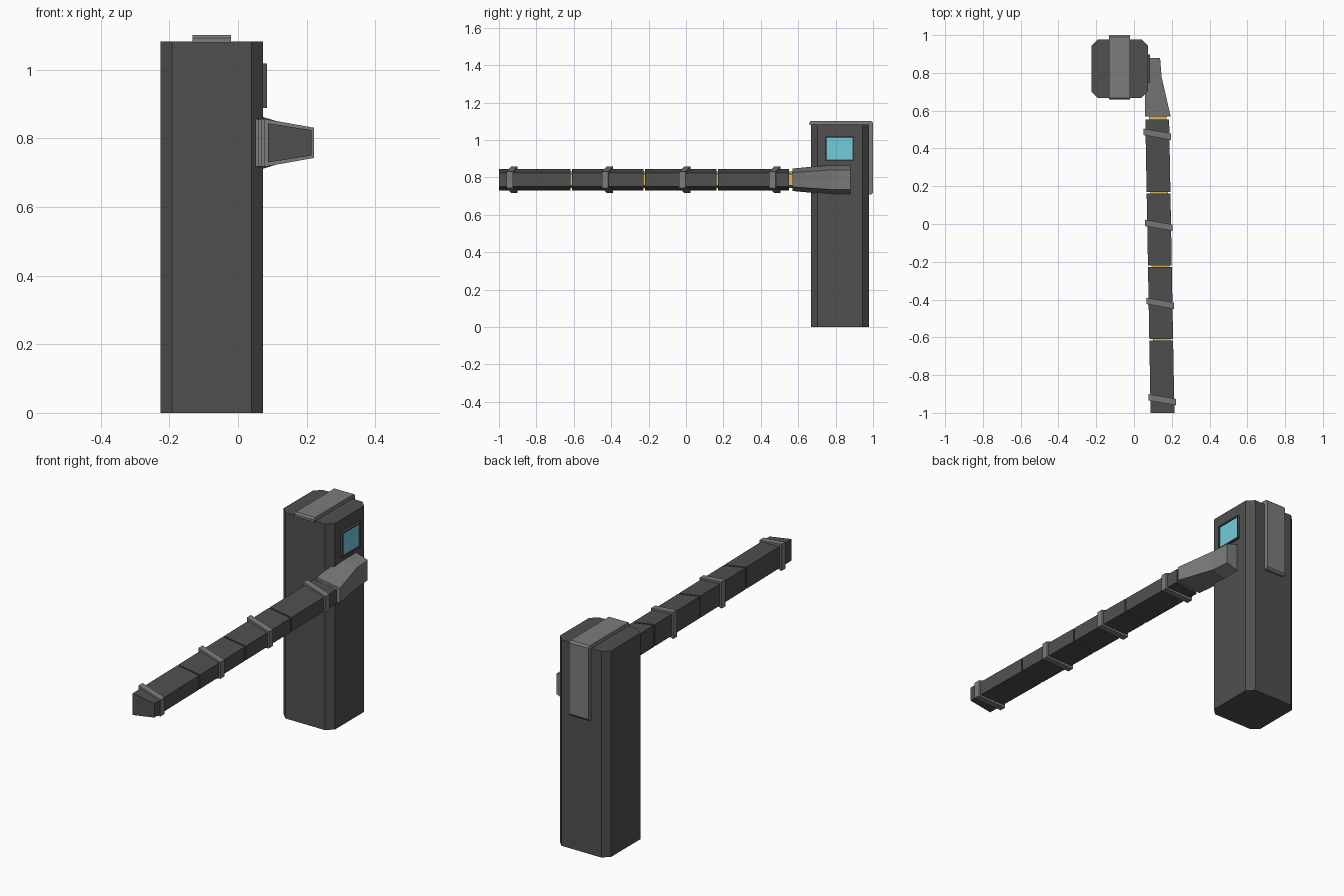
import bpy, bmesh

if "Cube" in bpy.data.objects:
    bpy.data.objects.remove(bpy.data.objects["Cube"])


def mat(name, rgb):
    m = bpy.data.materials.new(name)
    m.diffuse_color = (*rgb, 1)
    m.use_nodes = True
    m.node_tree.nodes["Principled BSDF"].inputs["Base Color"].default_value = m.diffuse_color
    return m


DARK = mat("charcoal", (0.08, 0.08, 0.08))
GREY = mat("mid_grey", (0.2, 0.2, 0.2))
YELLOW = mat("yellow", (0.75, 0.5, 0.1))
CYAN = mat("cyan", (0.17, 0.6, 0.7))


def loft(name, sections, material):
    """Skin a list of equal-length point loops and cap both ends."""
    bm = bmesh.new()
    loops = [[bm.verts.new(p) for p in s] for s in sections]
    n = len(loops[0])
    for a, b in zip(loops, loops[1:]):
        for i in range(n):
            j = (i + 1) % n
            bm.faces.new((a[i], a[j], b[j], b[i]))
    bm.faces.new(loops[0][::-1])
    bm.faces.new(loops[-1])
    bmesh.ops.recalc_face_normals(bm, faces=bm.faces)
    me = bpy.data.meshes.new(name)
    bm.to_mesh(me)
    bm.free()
    me.materials.append(material)
    ob = bpy.data.objects.new(name, me)
    bpy.context.collection.objects.link(ob)
    return ob


ZC = 0.787  # arm centre height


def trapezoid(y, x0, x1, h0, h1, skew=0.0):
    """Cross-section tall (h0) on the inner side and short (h1) outside."""
    return [(x0, y + skew, ZC - h0), (x1, y - skew, ZC - h1),
            (x1, y - skew, ZC + h1), (x0, y + skew, ZC + h0)]


def arm_x(y):
    """Inner edge of the slightly angled arm."""
    return 0.06 + (0.55 - y) * 0.018


# Post with chamfered corners
x0, x1, y0, y1, c = -0.226, 0.073, 0.668, 0.978, 0.034
outline = [(x0 + c, y0), (x1 - c, y0), (x1, y0 + c), (x1, y1 - c),
           (x1 - c, y1), (x0 + c, y1), (x0, y1 - c), (x0, y0 + c)]
loft("post", [[(x, y, z) for x, y in outline] for z in (0, 1.083)], DARK)

# Strip folded over the top and down the back
profile = [(0.66, 1.08), (0.66, 1.093), (0.668, 1.102), (0.99, 1.102),
           (1.0, 1.093), (1.0, 0.718), (0.99, 0.708), (0.97, 0.708), (0.97, 1.08)]
loft("cover_strip", [[(x, y, z) for y, z in profile] for x in (-0.133, -0.02)], GREY)

# Screen with a recessed display
screen = loft("screen", [[(x, 0.747, 0.888), (x, 0.897, 0.888),
                          (x, 0.897, 1.018), (x, 0.747, 1.018)]
                         for x in (0.06, 0.085)], DARK)
screen.data.materials.append(CYAN)
bm = bmesh.new()
bm.from_mesh(screen.data)
face = max(bm.faces, key=lambda f: f.calc_center_median().x)
bmesh.ops.inset_region(bm, faces=[face], thickness=0.009)
bmesh.ops.inset_region(bm, faces=[face], thickness=0.001, depth=-0.005)
face.material_index = 1
bm.to_mesh(screen.data)
bm.free()

# Bracket holding the arm
loft("arm_bracket", [trapezoid(0.57, 0.058, 0.194, 0.06, 0.038),
                     trapezoid(0.78, 0.058, 0.146, 0.08, 0.053),
                     trapezoid(0.88, 0.058, 0.138, 0.08, 0.053)], GREY)

# Yellow core visible in the gaps
loft("arm_core", [trapezoid(y, arm_x(y) + 0.02, arm_x(y) + 0.113, 0.045, 0.03)
                  for y in (0.6, -0.95)], YELLOW)

# Four arm segments
for i, (a, b) in enumerate([(0.552, 0.17), (0.162, -0.22), (-0.228, -0.61), (-0.618, -1.0)]):
    loft(f"arm_segment_{i + 1}", [trapezoid(y, arm_x(y), arm_x(y) + 0.126, 0.057, 0.037)
                                  for y in (a, b)], DARK)

# Skewed bands around the arm
for i, y in enumerate((0.475, -0.007, -0.42, -0.93)):
    x = arm_x(y)
    loft(f"arm_band_{i + 1}", [trapezoid(y + d, x - 0.011, x + 0.135, 0.07, 0.044, 0.013)
                               for d in (-0.017, 0.017)], GREY)
